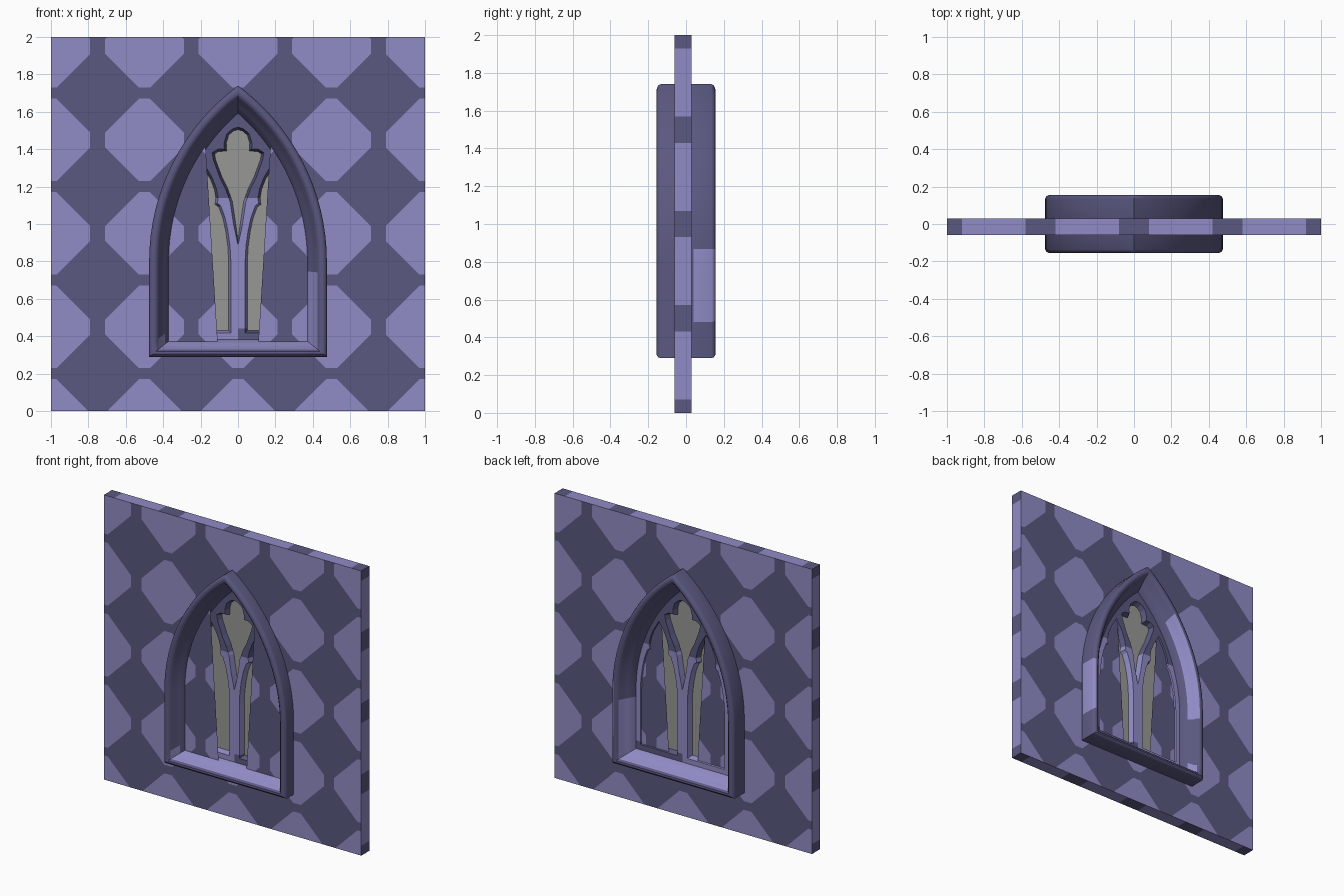
import bpy, bmesh, math
from mathutils import Vector

if "Cube" in bpy.data.objects:
    bpy.data.objects.remove(bpy.data.objects["Cube"])


def material(name, rgb):
    m = bpy.data.materials.new(name)
    m.diffuse_color = (*rgb, 1)
    m.use_nodes = True
    m.node_tree.nodes["Principled BSDF"].inputs["Base Color"].default_value = m.diffuse_color
    return m


LIGHT = material("light_violet_stone", (0.28, 0.26, 0.56))
DARK = material("dark_violet_stone", (0.102, 0.098, 0.216))
GLASS = material("grey_glass", (0.31, 0.31, 0.30))


def finish(bm, name, mats, rule=None, angle=None):
    bmesh.ops.recalc_face_normals(bm, faces=bm.faces[:])
    for f in bm.faces:
        if rule:
            f.material_index = rule(f.calc_center_median(), f.normal)
        f.smooth = angle is not None
    me = bpy.data.meshes.new(name)
    bm.to_mesh(me)
    bm.free()
    for m in mats:
        me.materials.append(m)
    if angle:
        me.set_sharp_from_angle(angle=math.radians(angle))
    ob = bpy.data.objects.new(name, me)
    bpy.context.collection.objects.link(ob)
    return ob


def cut(bm, co, no):
    bmesh.ops.bisect_plane(bm, geom=bm.verts[:] + bm.edges[:] + bm.faces[:],
                           plane_co=co, plane_no=no, dist=1e-5)


# pointed arch outline, moved inwards by off
SPRING, CX, RAD = 0.80, 0.693, 1.168


def half_arch(off):
    r = RAD - off
    zb, xs = 0.29 + 0.8 * off, r - CX
    top = math.acos(CX / r)
    pts = [(-xs * i / 4, zb) for i in range(5)]
    pts += [(-xs, zb + (SPRING - zb) * i / 8) for i in range(1, 9)]
    for i in range(1, 17):
        a = top * i / 16
        pts.append((CX - r * math.cos(a), SPRING + r * math.sin(a)))
    pts[-1] = (0, pts[-1][1])
    return pts


def arch(off):
    h = half_arch(off)
    return h + [(-x, z) for x, z in h[-2:0:-1]]


# wall with arched hole and diamond pattern
bm = bmesh.new()
pts = half_arch(0.05) + [(0, 2), (-1, 2), (-1, 0), (0, 0)]
bm.faces.new([bm.verts.new((x, -0.06, z)) for x, z in pts])
bmesh.ops.triangulate(bm, faces=bm.faces[:])
dup = bmesh.ops.duplicate(bm, geom=bm.verts[:] + bm.edges[:] + bm.faces[:])["geom"]
for g in dup:
    if isinstance(g, bmesh.types.BMVert):
        g.co.x *= -1
bmesh.ops.remove_doubles(bm, verts=bm.verts[:], dist=1e-5)
bmesh.ops.recalc_face_normals(bm, faces=bm.faces[:])
ext = bmesh.ops.extrude_face_region(bm, geom=bm.faces[:], use_keep_orig=True)["geom"]
for g in ext:
    if isinstance(g, bmesh.types.BMVert):
        g.co.y = 0.03
for k in range(-6, 7):
    cut(bm, (0.2 + 0.5 * k, 0, 0), (1, 0, 1))
    cut(bm, (-0.2 + 0.5 * k, 0, 0), (1, 0, -1))
    for s in (-1, 1):
        cut(bm, (0.25 + 0.5 * k + 0.04 * s, 0, 0), (1, 0, 0))
        cut(bm, (0, 0, 0.2 + 0.5 * k + 0.03 * s), (0, 0, 1))
        cut(bm, (0.5 * k + 0.08 * s, 0, 0), (1, 0, 0))
        cut(bm, (0, 0, 0.5 * k + 0.07 * s), (0, 0, 1))


def near(v, origin):
    t = (v - origin) / 0.5
    return abs(t - round(t)) * 0.5


def wall_rule(c, n):
    if abs(n.y) > 0.7:
        dx, dz = near(c.x, 0), near(c.z, 0.45)
        return 0 if dx + dz < 0.25 and dx < 0.21 and dz < 0.22 else 1
    if abs(n.x) > 0.7:
        return 1 if near(c.z, 0) < 0.07 else 0
    return 1 if near(c.x, 0) < 0.08 else 0


finish(bm, "wall", [LIGHT, DARK], wall_rule)

# moulded surround, one profile swept round the arch
front = [(0, -0.04), (0, -0.135), (0.006, -0.148), (0.02, -0.155), (0.036, -0.153),
         (0.05, -0.14), (0.057, -0.12), (0.085, -0.085), (0.115, -0.045)]
profile = front + [(o, -y) for o, y in reversed(front)]
bm = bmesh.new()
rings = [[bm.verts.new((x, y, z)) for x, z in arch(o)] for o, y in profile]
for a, b in zip(rings, rings[1:] + rings[:1]):
    for i in range(len(a)):
        j = (i + 1) % len(a)
        bm.faces.new((a[i], a[j], b[j], b[i]))


def frame_rule(c, n):
    inside = abs(c.x) < 0.425 and c.z > 0.33
    if inside and c.z < 0.385:                         # sill
        return 0
    if c.x > 0.36 and 0.36 < c.z < 0.77 and inside:    # right jamb
        return 0
    if c.x > 0.46 and c.y > 0.04 and 0.5 < c.z < 0.85:
        return 0
    if c.y > 0.1 and c.x < 0 and 0.75 < c.z < 1.45 and n.x > 0.2:
        return 0
    return 1


finish(bm, "window_surround", [LIGHT, DARK], frame_rule, 40)

# tracery openings
lancet_half = [(0.1325, 0.43), (0.1325, 0.8), (0.128, 0.88), (0.117, 0.96), (0.102, 1.03),
               (0.08, 1.09), (0.06, 1.105), (0.064, 1.14), (0.056, 1.185), (0.035, 1.24)]
crown_half = [(0.012, 1.0), (0.03, 1.12), (0.055, 1.19), (0.085, 1.25), (0.12, 1.345), (0.125, 1.375),
              (0.105, 1.388), (0.06, 1.39), (0.063, 1.43), (0.05, 1.475), (0.025, 1.497)]


def mirrored(half, cx, tips):
    left = [(cx - x, z) for x, z in half]
    right = [(cx + x, z) for x, z in half]
    return left + tips[:1] + right[::-1] + tips[1:]


holes = [mirrored(lancet_half, s * 0.1825, [(s * 0.1825, 1.3)]) for s in (-1, 1)]
holes.append(mirrored(crown_half, 0, [(0, 1.505), (0, 0.91)]))


def grow(loop, d):
    # loops run clockwise, so the left normal points outwards
    out = []
    for i, p in enumerate(loop):
        p = Vector(p)
        e1 = (p - Vector(loop[i - 1])).normalized()
        e2 = (Vector(loop[(i + 1) % len(loop)]) - p).normalized()
        n1, n2 = Vector((-e1.y, e1.x)), Vector((-e2.y, e2.x))
        n = (n1 + n2).normalized()
        out.append(tuple(p + n * d / max(0.5, n.dot(n1))))
    return out


# tracery: flat face on both sides with chamfers down to the glass
bm = bmesh.new()


def ring(loop, y):
    vs = [bm.verts.new((x, y, z)) for x, z in loop]
    return vs, [bm.edges.new((vs[i - 1], vs[i])) for i in range(len(vs))]


for s in (-1, 1):
    edges = ring(arch(0.112), 0.04 * s)[1]
    strips = []
    for h in holes:
        a, e = ring(grow(h, 0.012), 0.04 * s)
        edges += e
        strips.append((a, ring(h, 0.002 * s)[0]))
    bmesh.ops.triangle_fill(bm, edges=edges, use_beauty=True, normal=(0, s, 0))
    for a, b in strips:
        for i in range(len(a)):
            bm.faces.new((a[i - 1], a[i], b[i], b[i - 1]))
cut(bm, (0, 0, 1.14), (0, 0, 1))
cut(bm, (0, 0, 0.44), (0, 0, 1))
cut(bm, (0, 0, 0), (1, 0, 0))


def tracery_rule(c, n):
    return 1 if c.z > 1.14 or (c.z < 0.44 and c.x > 0) else 0


finish(bm, "tracery", [LIGHT, DARK], tracery_rule)

# glass pane
bm = bmesh.new()
f = bm.faces.new([bm.verts.new((x, -0.002, z)) for x, z in arch(0.12)])
ext = bmesh.ops.extrude_face_region(bm, geom=[f], use_keep_orig=True)["geom"]
for g in ext:
    if isinstance(g, bmesh.types.BMVert):
        g.co.y = 0.002
finish(bm, "glass", [GLASS])
